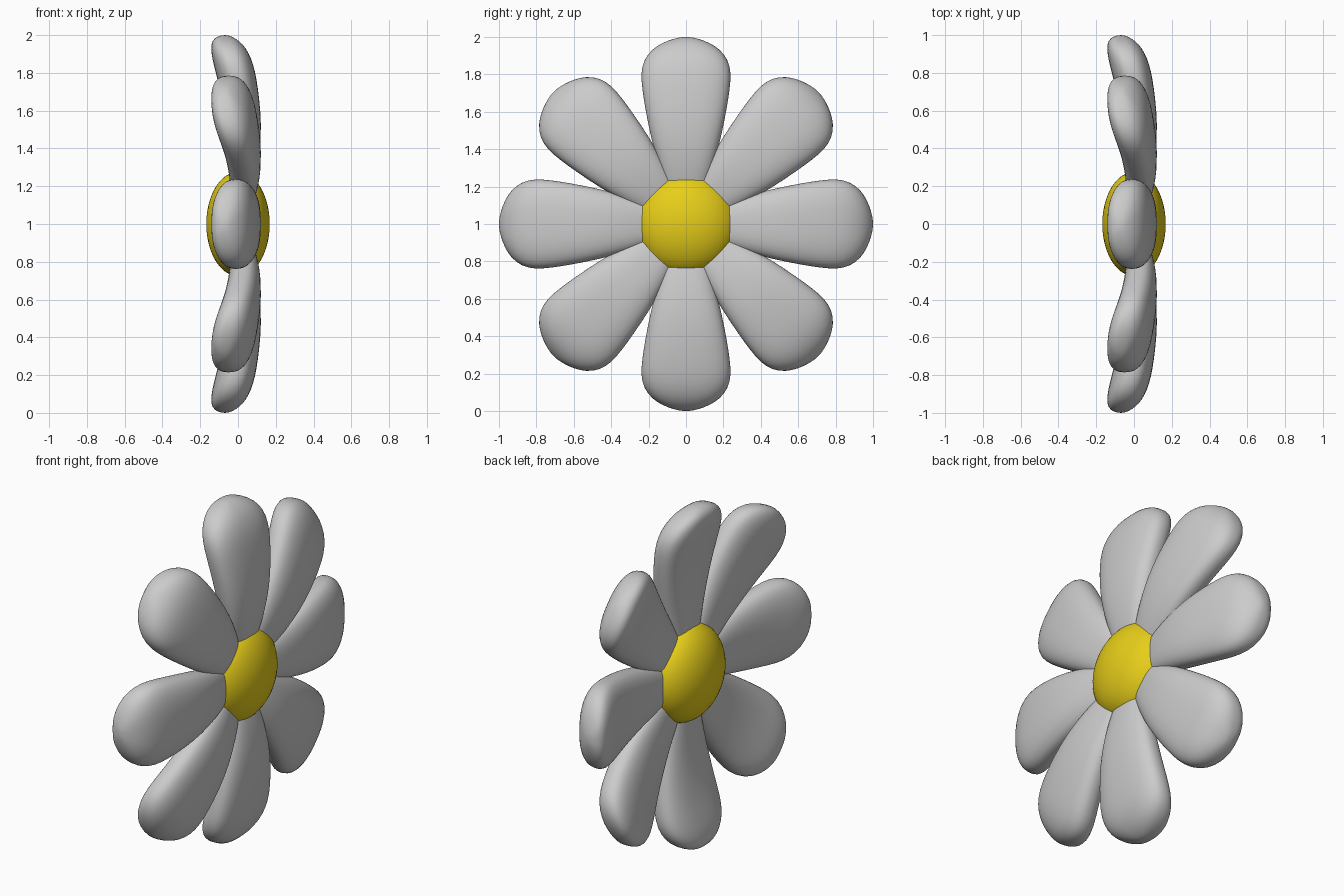
import bpy, bmesh, math
from mathutils import Matrix, Vector

if "Cube" in bpy.data.objects:
    bpy.data.objects.remove(bpy.data.objects["Cube"])

CENTRE = Vector((0, 0, 1))

# Petal stations: distance from centre, half width, back x, front x
STATIONS = [
    (0.08, 0.070, -0.030, 0.040),
    (0.20, 0.115, -0.037, 0.080),
    (0.32, 0.150, -0.042, 0.108),
    (0.46, 0.188, -0.052, 0.124),
    (0.60, 0.216, -0.072, 0.120),
    (0.72, 0.236, -0.097, 0.106),
    (0.81, 0.243, -0.121, 0.091),
    (0.88, 0.226, -0.138, 0.070),
    (0.935, 0.182, -0.144, 0.040),
    (0.970, 0.125, -0.137, 0.006),
    (0.991, 0.066, -0.115, -0.028),
    (1.000, 0.020, -0.083, -0.055),
]
SEGMENTS = 28
POWER = 2 / 2.5


def rounded(v):
    return math.copysign(abs(v) ** POWER, v)


def petal_mesh():
    bm = bmesh.new()
    rings = []
    for r, half, back, front in STATIONS:
        mid, thick = (front + back) / 2, (front - back) / 2
        ring = []
        for i in range(SEGMENTS):
            a = 2 * math.pi * i / SEGMENTS
            ring.append(bm.verts.new((mid + thick * rounded(math.cos(a)),
                                      half * rounded(math.sin(a)), r)))
        rings.append(ring)
    for lo, hi in zip(rings, rings[1:]):
        for i in range(SEGMENTS):
            j = (i + 1) % SEGMENTS
            bm.faces.new((lo[i], lo[j], hi[j], hi[i]))
    bm.faces.new(rings[0][::-1])
    bm.faces.new(rings[-1])
    bmesh.ops.recalc_face_normals(bm, faces=bm.faces)
    for f in bm.faces:
        f.smooth = True
    me = bpy.data.meshes.new("petal")
    bm.to_mesh(me)
    bm.free()
    return me


# Eight petals around the x axis
mesh = petal_mesh()
for k in range(8):
    petal = bpy.data.objects.new(f"petal_{k + 1}", mesh)
    bpy.context.collection.objects.link(petal)
    petal.matrix_world = Matrix.Translation(CENTRE) @ Matrix.Rotation(k * math.pi / 4, 4, 'X')
    sub = petal.modifiers.new("smooth", 'SUBSURF')
    sub.levels = sub.render_levels = 1

# Yellow flower centre, a flattened ball
bpy.ops.mesh.primitive_uv_sphere_add(segments=48, ring_count=24, radius=1,
                                     location=CENTRE, rotation=(0, math.pi / 2, 0))
disc = bpy.context.object
disc.name = "flower_centre"
disc.scale = (0.276, 0.276, 0.168)
bpy.ops.object.shade_smooth()
yellow = bpy.data.materials.new("yellow")
yellow.diffuse_color = (0.8, 0.62, 0.01, 1)
yellow.use_nodes = True
yellow.node_tree.nodes["Principled BSDF"].inputs["Base Color"].default_value = yellow.diffuse_color
disc.data.materials.append(yellow)
